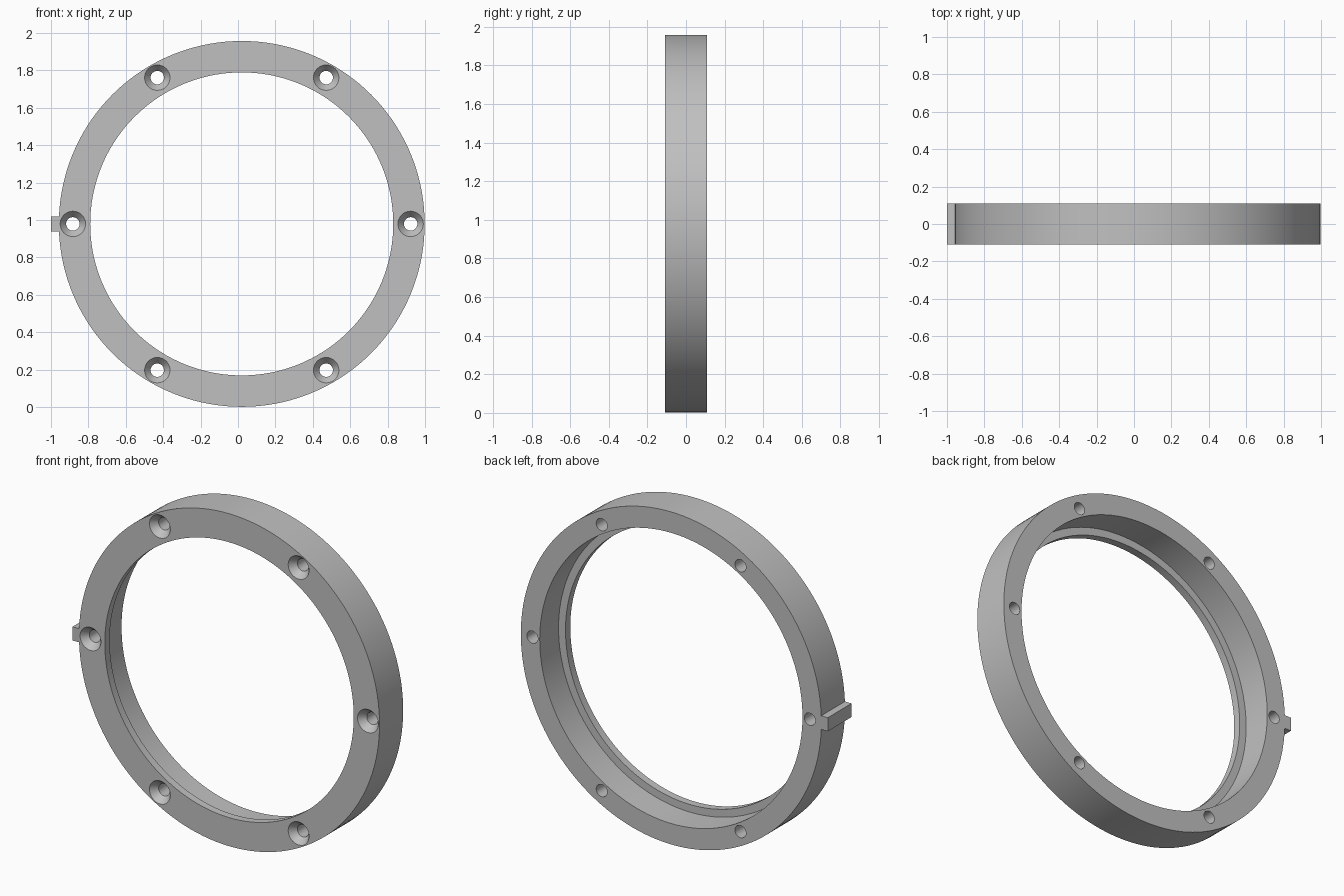
import bpy, bmesh, math
from mathutils import Matrix, Vector

if "Cube" in bpy.data.objects:
    bpy.data.objects.remove(bpy.data.objects["Cube"], do_unlink=True)

CENTRE = Vector((0.02, 0, 0.979))   # axis of the ring, running along y
HALF = 0.11                         # half of the ring depth
BOLT_RADIUS = 0.903

grey = bpy.data.materials.new("plain grey")
grey.use_nodes = True
COLOUR = (0.53, 0.53, 0.53, 1)
grey.diffuse_color = COLOUR
grey.node_tree.nodes["Principled BSDF"].inputs["Base Color"].default_value = COLOUR


def add_object(name, bm):
    bmesh.ops.recalc_face_normals(bm, faces=bm.faces)
    mesh = bpy.data.meshes.new(name)
    bm.to_mesh(mesh)
    bm.free()
    mesh.materials.append(grey)
    obj = bpy.data.objects.new(name, mesh)
    bpy.context.collection.objects.link(obj)
    return obj


def lathe(bm, profile, centre, steps):
    """Spin a closed (radius, y) profile about the y axis through centre."""
    rings = []
    for i in range(steps):
        a = 2 * math.pi * i / steps
        rings.append([bm.verts.new(centre + Vector((r * math.cos(a), y, r * math.sin(a))))
                      for r, y in profile])
    n = len(profile)
    for i in range(steps):
        here, there = rings[i], rings[(i + 1) % steps]
        for j in range(n):
            k = (j + 1) % n
            bm.faces.new((here[j], here[k], there[k], there[j]))
    return rings


# Ring body: wide bore from the back, narrow lip at the front
bm = bmesh.new()
lathe(bm, [(0.978, -HALF), (0.978, HALF), (0.855, HALF),
           (0.855, -HALF + 0.045), (0.81, -HALF + 0.045), (0.81, -HALF)], CENTRE, 144)
ring = add_object("ring", bm)

# Six countersunk screw holes
bm = bmesh.new()
for i in range(6):
    a = math.radians(60 * i)
    centre = CENTRE + BOLT_RADIUS * Vector((math.cos(a), 0, math.sin(a)))
    rings = lathe(bm, [(0.068, -HALF - 0.02), (0.068, -HALF), (0.036, -HALF + 0.04),
                       (0.036, HALF + 0.02)], centre, 32)
    # Replace the open inner wall with end caps
    inner = [f for f in bm.faces
             if all(abs(v.co.y) > HALF + 0.01 for v in f.verts) and len(f.verts) == 4]
    bmesh.ops.delete(bm, geom=inner, context='FACES_ONLY')
    bm.faces.new([r[0] for r in rings])
    bm.faces.new([r[-1] for r in rings])
cutter = add_object("screw_hole_cutter", bm)
cutter.hide_render = True

cut = ring.modifiers.new("screw holes", 'BOOLEAN')
cut.operation = 'DIFFERENCE'
cut.solver = 'EXACT'
cut.object = cutter
bpy.context.view_layer.objects.active = ring
ring.select_set(True)
bpy.ops.object.modifier_apply(modifier=cut.name)
bpy.data.objects.remove(cutter, do_unlink=True)
bpy.ops.object.shade_smooth_by_angle(angle=math.radians(30))

# Locating key on the right-hand side
bm = bmesh.new()
bmesh.ops.create_cube(bm, size=1, matrix=Matrix.Translation((-0.9765, 0, CENTRE.z))
                      @ Matrix.Diagonal((0.047, 2 * HALF, 0.08, 1)))
add_object("locating_key", bm)
